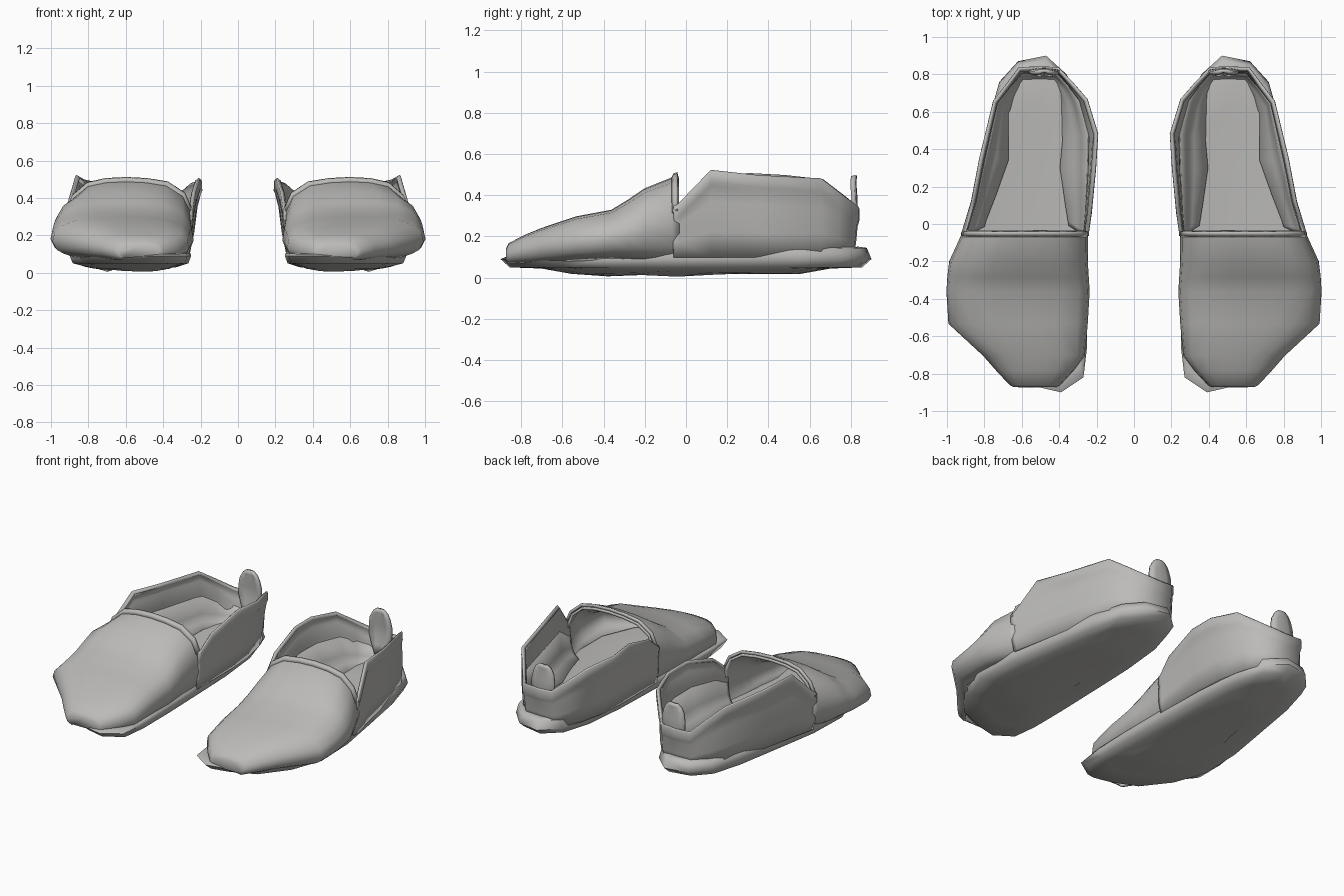
import bpy, bmesh, math

if "Cube" in bpy.data.objects:
    bpy.data.objects.remove(bpy.data.objects["Cube"])

mat = bpy.data.materials.new("warm grey")
mat.diffuse_color = (0.5, 0.495, 0.48, 1)
mat.use_nodes = True
mat.node_tree.nodes["Principled BSDF"].inputs["Base Color"].default_value = mat.diffuse_color


def make(name, rows, closed=False, caps=(), thick=0, side=1):
    """Skin rows of points into a surface; side=-1 gives the mirrored shoe."""
    bm = bmesh.new()
    vs = [[bm.verts.new((side * x, y, z)) for x, y, z in r] for r in rows]
    n = len(rows[0])
    for a, b in zip(vs, vs[1:]):
        for i in range(n if closed else n - 1):
            j = (i + 1) % n
            bm.faces.new((a[i], a[j], b[j], b[i]))
    for c in caps:
        bm.faces.new(vs[c])
    bmesh.ops.recalc_face_normals(bm, faces=bm.faces)
    me = bpy.data.meshes.new(name)
    bm.to_mesh(me)
    bm.free()
    me.materials.append(mat)
    ob = bpy.data.objects.new(name, me)
    bpy.context.collection.objects.link(ob)
    if thick:
        m = ob.modifiers.new("thickness", "SOLIDIFY")
        m.thickness = thick
        m.offset = 0
    bpy.ops.object.select_all(action='DESELECT')
    ob.select_set(True)
    bpy.context.view_layer.objects.active = ob
    bpy.ops.object.shade_smooth_by_angle(angle=math.radians(60))
    return ob


# sole outline, seen from above
outline = [(.39, -.9), (.52, -.87), (.68, -.8), (.82, -.62), (.9, -.4), (.89, -.1),
           (.84, .2), (.78, .55), (.72, .76), (.62, .87), (.47, .9), (.36, .8),
           (.3, .6), (.27, .3), (.26, 0), (.25, -.4), (.25, -.65), (.27, -.82)]


def ring(s, zf):
    return [(.56 + (x - .56) * s, y * s, zf(y)) for x, y in outline]


sole = [ring(.42, lambda y: .016 - .012 * math.cos(3 * y)**2 if y < 0 else .024 - .008 * y),
        ring(.62, lambda y: .026 - .008 * abs(y)),
        ring(.78, lambda y: .03 + .016 * abs(y)),
        ring(.95, lambda y: .05),
        ring(1, lambda y: .09),
        ring(.975, lambda y: .122 + .025 * y),
        ring(.93, lambda y: .126 + .027 * y),
        ring(.7, lambda y: .115 + .025 * y)]

# toe cover: unit cross-section, then y, inner x, outer x, base z, top z
arch = [(.09, -.12), (.03, 0), (0, .27), (.015, .57), (.07, .79), (.2, .94), (.36, .985), (.52, 1),
        (.68, .985), (.82, .93), (.93, .76), (.985, .53), (1, .32), (.97, .1), (.925, 0), (.84, -.12)]
stations = [(-.865, .42, .64, .09, .14), (-.855, .4, .66, .085, .162), (-.78, .33, .73, .09, .2),
            (-.7, .27, .8, .095, .233), (-.53, .255, .985, .11, .29), (-.36, .245, .995, .118, .322),
            (-.28, .25, .99, .12, .37), (-.2, .255, .98, .12, .425), (-.07, .255, .92, .12, .478),
            (-.035, .255, .908, .12, .485)]
cover = [[(a + (b - a) * u, y, z0 + (z1 - z0) * h) for u, h in arch]
         for y, a, b, z0, z1 in stations]

# raised lip along the open edge of the toe cover
lip = [[(a + (b - a) * u, y, .12 + (z1 - .12) * h) for u, h in arch[3:12]]
       for y, a, b, z1 in [(-.062, .252, .922, .482), (-.054, .242, .928, .5), (-.04, .242, .925, .503)]]

# side and heel wall: rim x, y, z, then foot x, y
wall = [(.257, -.06, .34, .27, -.06), (.255, -.035, .35, .27, -.035), (.242, .06, .43, .27, .06),
        (.22, .3, .5, .27, .3), (.208, .48, .49, .28, .48), (.262, .66, .47, .32, .66),
        (.34, .75, .4, .355, .74), (.41, .825, .34, .41, .795), (.5, .828, .335, .5, .8),
        (.61, .825, .34, .6, .795), (.675, .735, .41, .67, .73), (.74, .65, .475, .73, .65),
        (.81, .35, .49, .8, .35), (.855, .12, .515, .85, .12), (.903, -.035, .35, .885, -.035),
        (.908, -.06, .34, .885, -.06)]


def level(t, drop, out):
    """Wall row at fraction t of the height, lowered by drop and pushed outward."""
    row = []
    for x, y, z, fx, fy in wall:
        px, py = fx + (x - fx) * t, fy + (y - fy) * t
        d = math.hypot(px - .55, py - .3)
        row.append((px + (px - .55) / d * out, py + (py - .3) / d * out * .5,
                    .1 + (z - .1) * t - drop))
    return row


quarter = [level(0, 0, 0), level(.3, 0, .01), level(.65, 0, .006), level(1, .065, -.002),
           level(1, .05, .006), level(1, .006, .006), level(1, 0, 0)]
# padded lining that rounds the wall into the floor
lining = [level(.6, 0, -.008), level(.3, 0, -.025), level(.17, 0, -.06), level(.1, 0, -.13)]

# heel pull tab: half-width at each height, rounded at the top
tab = []
for z, w, y in [(.2, .03, .806), (.26, .055, .812), (.32, .08, .824), (.39, .08, .822),
                (.44, .07, .818), (.475, .052, .818), (.495, .025, .82)]:
    tab.append([(.48 + w * k, y - .01 * k * k, z) for k in (-1, -.5, 0, .5, 1)])

for side, tag in ((1, "right"), (-1, "left")):
    make(tag + "_sole", sole, True, (0, -1), side=side)
    make(tag + "_toe_cover", cover, caps=(0,), thick=.016, side=side)
    make(tag + "_lip", lip, thick=.018, side=side)
    make(tag + "_wall", quarter, thick=.024, side=side)
    make(tag + "_lining", lining, thick=.006, side=side)
    make(tag + "_heel_tab", tab, thick=.02, side=side)
